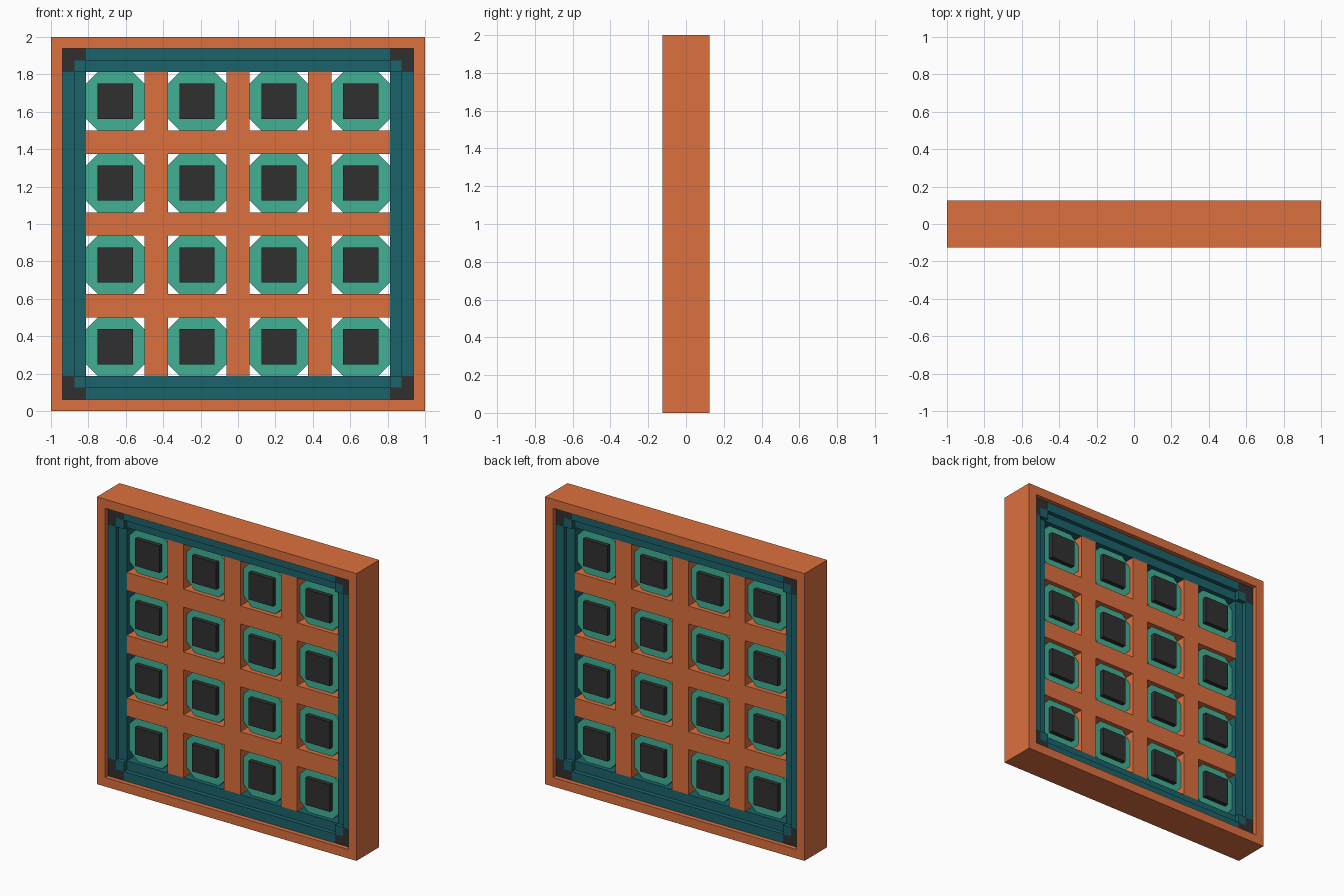
import bpy, bmesh
from math import isclose

if "Cube" in bpy.data.objects:
    bpy.data.objects.remove(bpy.data.objects["Cube"])

U = 1 / 16  # design module


def material(name, rgb):
    m = bpy.data.materials.new(name)
    m.diffuse_color = (*rgb, 1)
    m.use_nodes = True
    m.node_tree.nodes["Principled BSDF"].inputs["Base Color"].default_value = m.diffuse_color
    return m


ORANGE = material("orange", (0.72, 0.16, 0.048))
TEAL = material("dark_teal", (0.011, 0.125, 0.147))
GREEN = material("green", (0.053, 0.434, 0.30))
DARK = material("charcoal", (0.03, 0.03, 0.03))


def finish(name, bm, half, mat, loc=(0, 0)):
    """Extrude the flat faces through the thickness and make the object."""
    res = bmesh.ops.extrude_face_region(bm, geom=bm.faces[:], use_keep_orig=True)
    verts = [g for g in res["geom"] if isinstance(g, bmesh.types.BMVert)]
    bmesh.ops.translate(bm, verts=verts, vec=(0, 2 * half, 0))
    bmesh.ops.recalc_face_normals(bm, faces=bm.faces[:])
    me = bpy.data.meshes.new(name)
    bm.to_mesh(me)
    bm.free()
    me.materials.append(mat)
    ob = bpy.data.objects.new(name, me)
    ob.location = (loc[0], 0, loc[1])
    bpy.context.collection.objects.link(ob)
    return ob


def lattice(name, xs, zs, keep, half, mat):
    """Fill chosen tiles of a grid (in modules from the centre) as one slab."""
    bm = bmesh.new()
    v = {}

    def vert(x, z):
        if (x, z) not in v:
            v[x, z] = bm.verts.new((x * U, -half * U, z * U))
        return v[x, z]

    for i in range(len(xs) - 1):
        for j in range(len(zs) - 1):
            if keep(i, j):
                bm.faces.new([vert(xs[i], zs[j]), vert(xs[i + 1], zs[j]),
                              vert(xs[i + 1], zs[j + 1]), vert(xs[i], zs[j + 1])])
    return finish(name, bm, half * U, mat, (0, 1))


def polygon(name, pts, half, mat, loc):
    bm = bmesh.new()
    bm.faces.new([bm.verts.new((x * U, -half * U, z * U)) for x, z in pts])
    return finish(name, bm, half * U, mat, loc)


# outer frame
rim = [-16, -15, 15, 16]
lattice("outer_frame", rim, rim, lambda i, j: (i, j) != (1, 1), 2, ORANGE)

# stepped inner trim: raised outer bars and lower inner bars
step = [-15, -14, -13, 13, 14, 15]
lattice("outer_trim", step, step,
        lambda i, j: (i == 2) != (j == 2) and (i in (0, 4) or j in (0, 4)), 1.5, TEAL)
lattice("inner_trim", step, step,
        lambda i, j: (i == 2 and j in (1, 3)) or (j == 2 and i in (1, 3)), 1, TEAL)
# corner pieces: charcoal angle and teal block
lattice("corner_blocks", step, step,
        lambda i, j: i in (1, 3) and j in (1, 3), 1.5, TEAL)
lattice("corner_angles", step, step,
        lambda i, j: i != 2 and j != 2 and (i in (0, 4) or j in (0, 4)), 1.5, DARK)

# crossing bars
bars = [-13, -8, -6, -1, 1, 6, 8, 13]
lattice("grid_bars", bars, bars, lambda i, j: i % 2 or j % 2, 1, ORANGE)

# octagonal plate with a square stud in every opening
a, b, c = 2.5, 1.5, 1.5
octagon = [(-b, -a), (b, -a), (a, -b), (a, b), (b, a), (-b, a), (-a, b), (-a, -b)]
square = [(-c, -c), (c, -c), (c, c), (-c, c)]
centres = [-10.5 * U, -3.5 * U, 3.5 * U, 10.5 * U]
for x in centres:
    for z in centres:
        polygon("octagon_plate", octagon, 0.5, GREEN, (x, 1 + z))
        polygon("square_stud", square, 1, DARK, (x, 1 + z))
